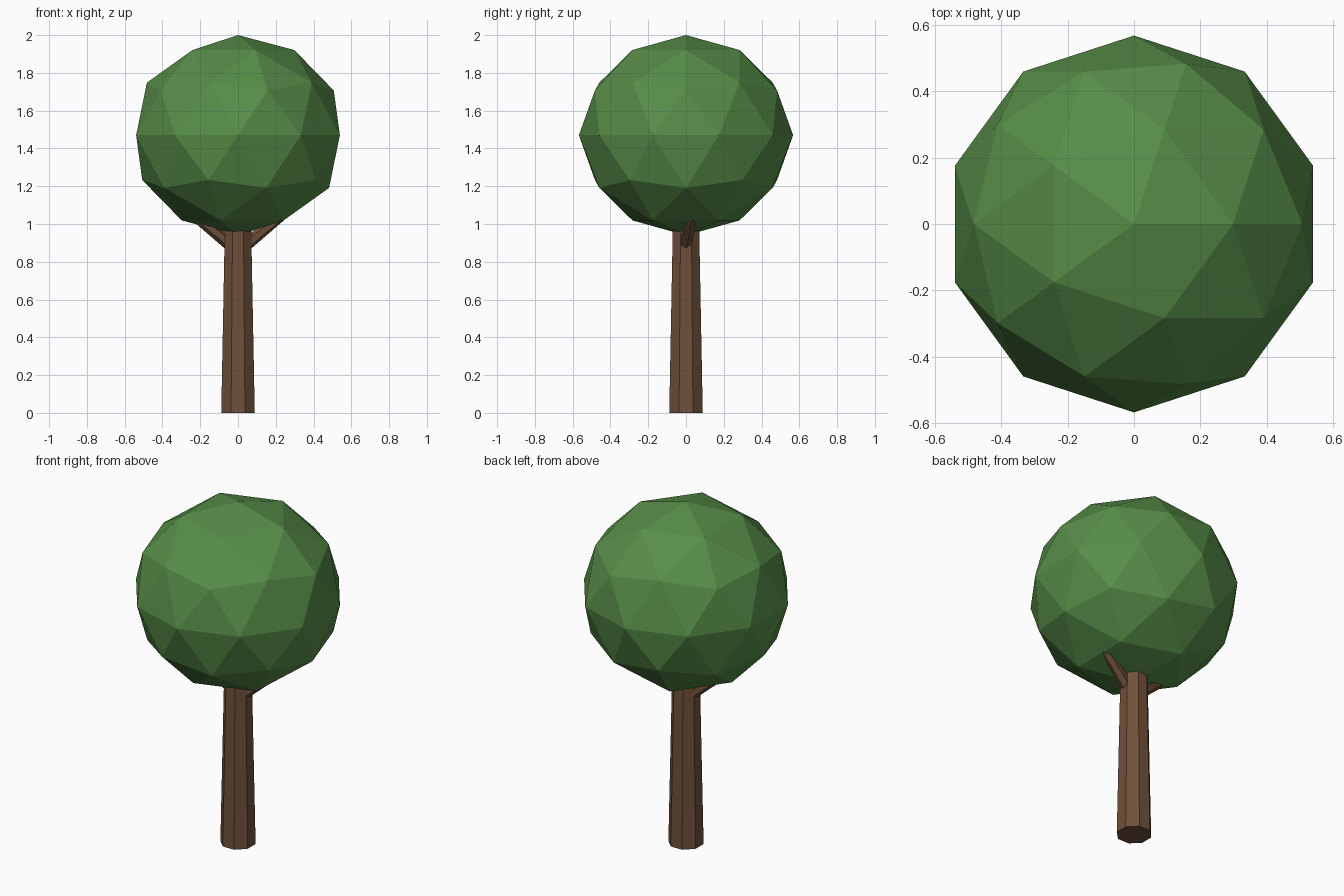
import bpy
import math
from mathutils import Vector

default = bpy.data.objects.get("Cube")
if default:
    bpy.data.objects.remove(default, do_unlink=True)


def make_material(name, rgb):
    mat = bpy.data.materials.new(name)
    mat.use_nodes = True
    color = (*rgb, 1.0)
    mat.diffuse_color = color
    bsdf = next(n for n in mat.node_tree.nodes if n.type == "BSDF_PRINCIPLED")
    bsdf.inputs["Base Color"].default_value = color
    bsdf.inputs["Roughness"].default_value = 0.9
    return mat


def tapered_limb(name, start, end, r_start, r_end, sides, mat, spin=0.0):
    """Flat-sided tapered cylinder running from start to end."""
    start, end = Vector(start), Vector(end)
    axis = end - start
    bpy.ops.mesh.primitive_cone_add(
        vertices=sides, radius1=r_start, radius2=r_end, depth=axis.length)
    obj = bpy.context.object
    obj.name = name
    obj.data.transform(
        axis.to_track_quat("Z", "Y").to_matrix().to_4x4())
    obj.location = (start + end) / 2
    obj.rotation_euler.z = spin
    obj.data.materials.append(mat)
    return obj


bark = make_material("bark brown", (0.16, 0.082, 0.043))
leaf = make_material("leaf green", (0.095, 0.265, 0.065))

# Trunk: octagonal, flat sides facing the axes
tapered_limb("trunk", (0, 0, 0), (0, 0, 1.06), 0.096, 0.074, 8, bark,
             spin=math.pi / 8)

# Two short branches, one on each side
for side, label in ((1, "left"), (-1, "right")):
    tapered_limb(f"{label}_branch",
                 (0.03 * side, -0.005 * side, 0.88),
                 (0.31 * side, 0.045 * side, 1.11),
                 0.034, 0.025, 6, bark)

# Crown: faceted, slightly flattened ball
bpy.ops.mesh.primitive_ico_sphere_add(
    subdivisions=2, radius=0.567, location=(0, 0, 1.47))
crown = bpy.context.object
crown.name = "crown"
crown.scale.z = 0.935
crown.data.materials.append(leaf)
